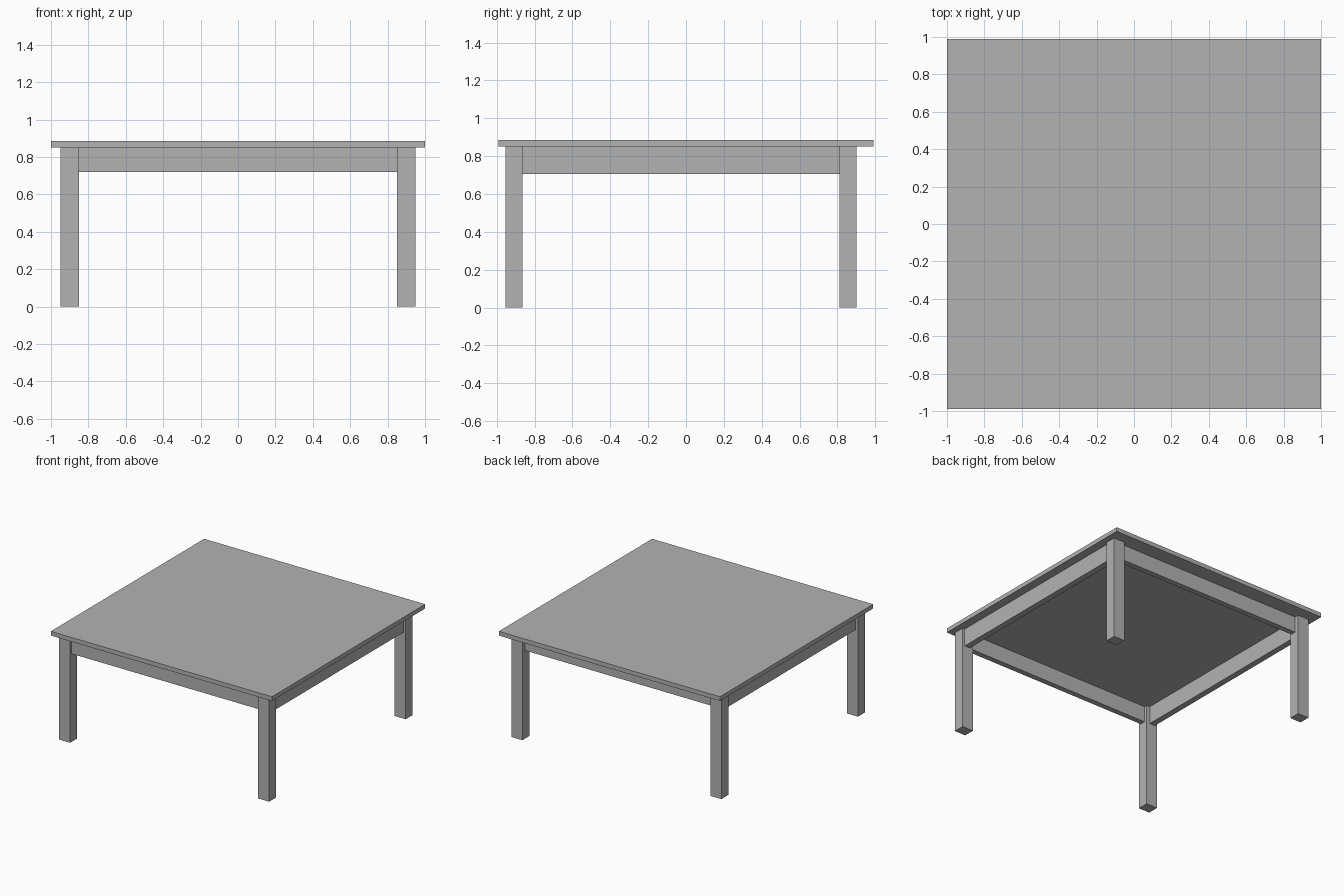
import bpy

cube = bpy.data.objects.get("Cube")
if cube:
    bpy.data.objects.remove(cube, do_unlink=True)

# Single grey finish
grey = bpy.data.materials.new("plain_grey")
grey.use_nodes = True
colour = (0.45, 0.45, 0.45, 1)
grey.diffuse_color = colour
grey.node_tree.nodes["Principled BSDF"].inputs["Base Color"].default_value = colour


def box(name, x, y, z):
    """Box spanning the given (low, high) ranges."""
    spans = (x, y, z)
    bpy.ops.mesh.primitive_cube_add(size=1, location=[(a + b) / 2 for a, b in spans])
    ob = bpy.context.object
    ob.name = name
    ob.scale = [b - a for a, b in spans]
    bpy.ops.object.transform_apply(location=False, rotation=False, scale=True)
    ob.data.materials.append(grey)
    return ob


def sided(low, high, side):
    return tuple(sorted((low * side, high * side)))


under, top = 0.85, 0.885
front_leg, back_leg = (-0.955, -0.865), (0.81, 0.9)

# Table top
box("table_top", (-1, 1), (-0.99, 0.99), (under, top))

# Legs and side aprons
for label, side in (("left", 1), ("right", -1)):
    leg_x = sided(0.85, 0.95, side)
    box(f"front_{label}_leg", leg_x, front_leg, (0, under))
    box(f"back_{label}_leg", leg_x, back_leg, (0, under))
    box(f"{label}_apron", sided(0.88, 0.93, side),
        (front_leg[1], back_leg[0]), (0.705, under))

# Front and back aprons
box("front_apron", (-0.85, 0.85), (-0.935, -0.89), (0.72, under))
box("back_apron", (-0.85, 0.85), (0.82, 0.865), (0.72, under))
